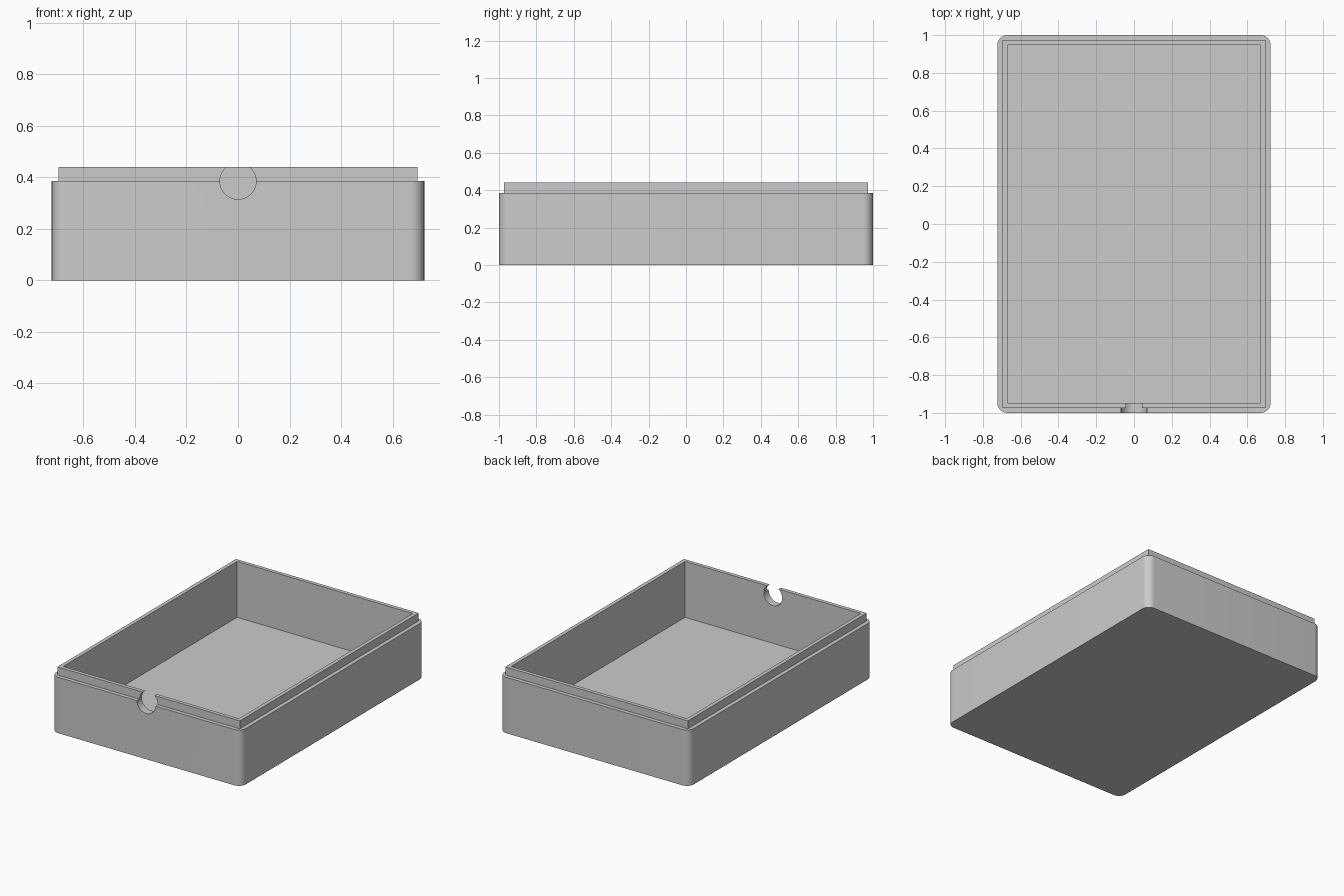
import bpy, bmesh, math
from mathutils import Matrix

default = bpy.data.objects.get("Cube")
if default:
    bpy.data.objects.remove(default, do_unlink=True)

HALF_X, HALF_Y = 0.723, 1.0
SHOULDER, RIM = 0.385, 0.44
FLOOR = 0.055

grey = bpy.data.materials.new("plain_grey")
grey.use_nodes = True
colour = (0.6, 0.6, 0.6, 1)
grey.diffuse_color = colour
grey.node_tree.nodes["Principled BSDF"].inputs["Base Color"].default_value = colour


def finish(name, bm):
    mesh = bpy.data.meshes.new(name)
    bm.to_mesh(mesh)
    bm.free()
    mesh.materials.append(grey)
    obj = bpy.data.objects.new(name, mesh)
    bpy.context.collection.objects.link(obj)
    return obj


def block(name, inset, z0, z1, radius=0):
    """Box inset from the outer footprint, with optional round vertical edges."""
    bm = bmesh.new()
    size = (2 * (HALF_X - inset), 2 * (HALF_Y - inset), z1 - z0, 1)
    bmesh.ops.create_cube(bm, size=1, matrix=Matrix.Translation((0, 0, (z0 + z1) / 2)) @ Matrix.Diagonal(size))
    if radius:
        upright = [e for e in bm.edges if abs(e.verts[0].co.z - e.verts[1].co.z) > 0.01]
        bmesh.ops.bevel(bm, geom=upright, offset=radius, segments=12, profile=0.5, affect='EDGES')
    return finish(name, bm)


def combine(target, other, operation):
    """Apply a boolean and discard the helper."""
    mod = target.modifiers.new(operation.lower(), 'BOOLEAN')
    mod.operation = operation
    mod.solver = 'EXACT'
    mod.object = other
    bpy.ops.object.modifier_apply(modifier=mod.name)
    bpy.data.objects.remove(other, do_unlink=True)


# Tray with rounded corners
tray = block("tray", 0, 0, SHOULDER, radius=0.053)
bpy.ops.object.select_all(action='DESELECT')
bpy.context.view_layer.objects.active = tray
tray.select_set(True)

# Raised locating lip and square cavity
combine(tray, block("lip", 0.027, FLOOR / 2, RIM), 'UNION')
combine(tray, block("cavity", 0.053, FLOOR, 1), 'DIFFERENCE')

# Round cable opening through the front wall
bm = bmesh.new()
bmesh.ops.create_cone(
    bm, cap_ends=True, segments=64, radius1=0.07, radius2=0.07, depth=0.3,
    matrix=Matrix.Translation((0, -HALF_Y, SHOULDER)) @ Matrix.Rotation(math.pi / 2, 4, 'X'))
combine(tray, finish("cable_opening", bm), 'DIFFERENCE')

bpy.ops.object.shade_smooth_by_angle(angle=math.radians(30))
